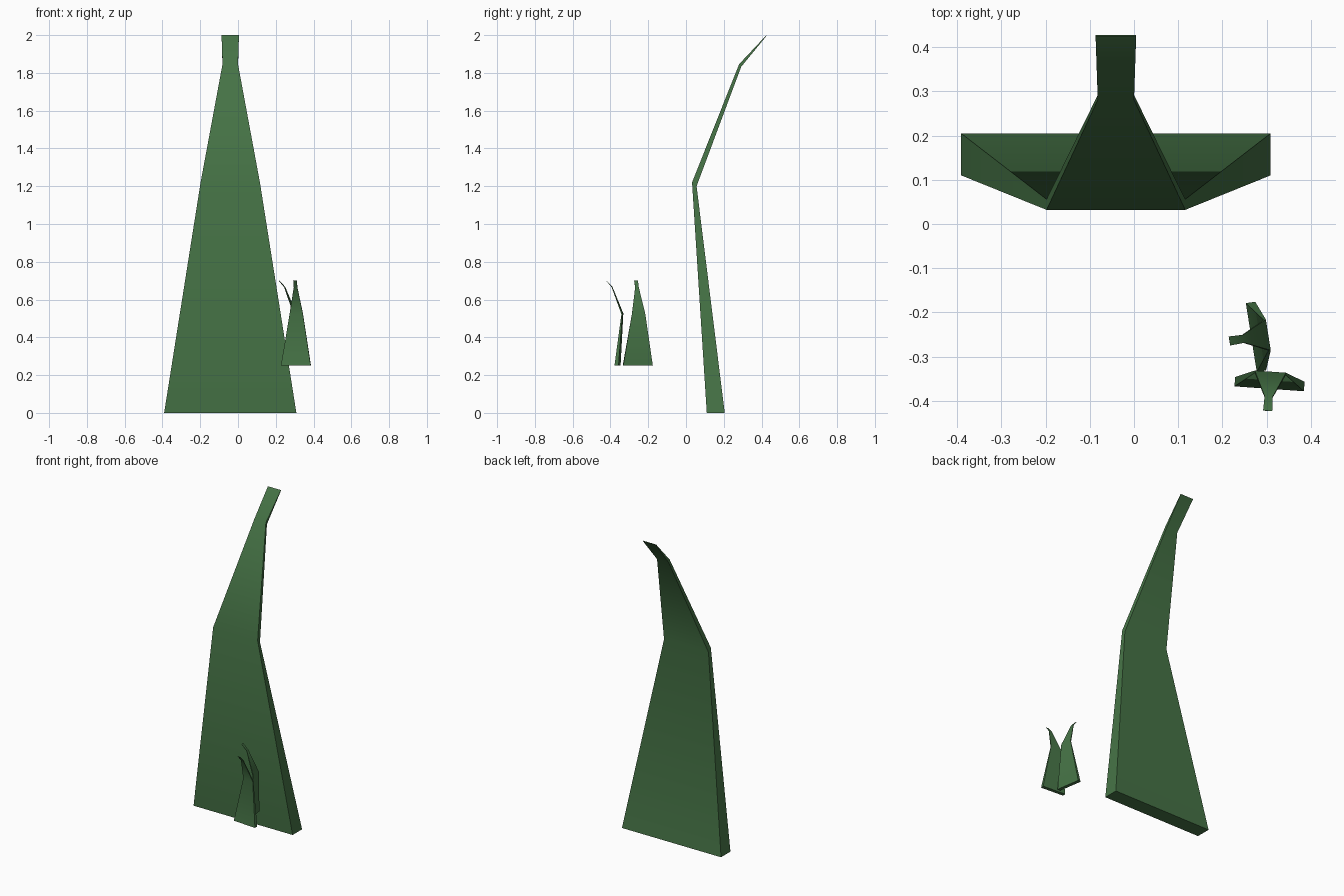
import bpy
from math import radians

if "Cube" in bpy.data.objects:
    bpy.data.objects.remove(bpy.data.objects["Cube"])

green = bpy.data.materials.new("leaf_green")
green.diffuse_color = (0.06, 0.17, 0.06, 1)
green.use_nodes = True
green.node_tree.nodes["Principled BSDF"].inputs["Base Color"].default_value = green.diffuse_color

# Blade sections: half width, front (y, z), back (y, z); origin at base of back face
SECTIONS = [
    (0.350, (-0.095, 0.000), (0.000, 0.000)),
    (0.157, (-0.173, 1.220), (-0.149, 1.200)),
    (0.041, (0.076, 1.846), (0.087, 1.832)),
    (0.046, (0.221, 2.000), (0.223, 1.998)),
]


def blade(name, location, angle=0, scale=1):
    verts, faces = [], []
    for w, (fy, fz), (by, bz) in SECTIONS:
        verts += [(-w, fy, fz), (w, fy, fz), (w, by, bz), (-w, by, bz)]
    for k in range(len(SECTIONS) - 1):
        for i in range(4):
            j = (i + 1) % 4
            faces.append((4 * k + i, 4 * k + j, 4 * k + 4 + j, 4 * k + 4 + i))
    top = len(verts) - 4
    faces += [(3, 2, 1, 0), (top, top + 1, top + 2, top + 3)]
    mesh = bpy.data.meshes.new(name)
    mesh.from_pydata(verts, [], faces)
    mesh.materials.append(green)
    obj = bpy.data.objects.new(name, mesh)
    bpy.context.collection.objects.link(obj)
    obj.location = location
    obj.rotation_euler.z = radians(angle)
    obj.scale = (scale,) * 3
    # Lengthwise bends are smooth, side edges sharp
    bpy.ops.object.select_all(action='DESELECT')
    obj.select_set(True)
    bpy.context.view_layer.objects.active = obj
    bpy.ops.object.shade_smooth_by_angle(angle=radians(32))
    return obj


# One tall blade and two small ones leaning away from each other
blade("large_grass_blade", (-0.041, 0.205, 0))
blade("small_front_blade", (0.306, -0.373, 0.252), 176, 0.225)
blade("small_side_blade", (0.2655, -0.257, 0.252), 99, 0.225)
